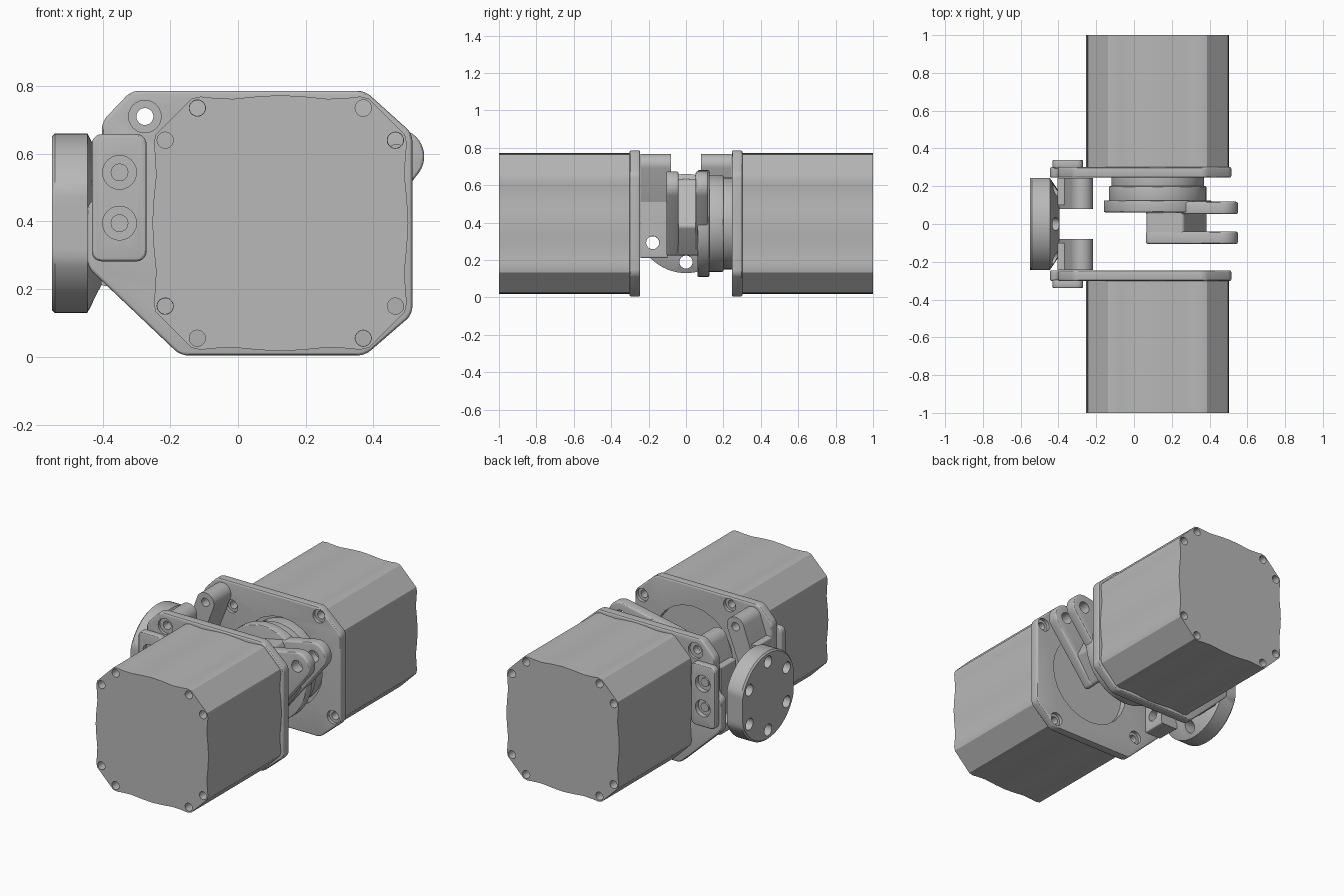
import bpy, bmesh, math
from mathutils import Vector
from mathutils.geometry import convex_hull_2d

cube = bpy.data.objects.get("Cube")
if cube:
    bpy.data.objects.remove(cube, do_unlink=True)

GREY = (0.48, 0.48, 0.48, 1)
metal = bpy.data.materials.new("plain grey metal")
metal.use_nodes = True
metal.diffuse_color = GREY
metal.node_tree.nodes["Principled BSDF"].inputs["Base Color"].default_value = GREY

CX, CZ = 0.125, 0.395      # shared axis of motors and output disc


def circle(x, z, r, n=40):
    return [(x + r * math.cos(i * math.tau / n), z + r * math.sin(i * math.tau / n)) for i in range(n)]


def hull(*circles):
    pts = [p for c in circles for p in circle(*c)]
    return [pts[i] for i in convex_hull_2d([Vector(p) for p in pts])]


def rect(x0, x1, z0, z1):
    return [(x0, z0), (x1, z0), (x1, z1), (x0, z1)]


def apply(obj):
    bpy.context.view_layer.update()
    mesh = bpy.data.meshes.new_from_object(obj.evaluated_get(bpy.context.evaluated_depsgraph_get()))
    obj.modifiers.clear()
    obj.data = mesh


def finish(bm, name):
    bmesh.ops.recalc_face_normals(bm, faces=bm.faces[:])
    mesh = bpy.data.meshes.new(name)
    bm.to_mesh(mesh)
    bm.free()
    obj = bpy.data.objects.new(name, mesh)
    bpy.context.collection.objects.link(obj)
    mesh.materials.append(metal)
    return obj


def add_prism(bm, pts, y0, y1, corner=0):
    """Extrude an x-z outline along y, optionally rounding its corners."""
    part = bmesh.new()
    part.faces.new([part.verts.new((x, y0, z)) for x, z in pts])
    if corner:
        bmesh.ops.bevel(part, geom=part.verts[:], offset=corner, segments=5,
                        profile=0.5, affect='VERTICES')
    out = bmesh.ops.extrude_face_region(part, geom=part.faces[:])
    moved = [v for v in out["geom"] if isinstance(v, bmesh.types.BMVert)]
    bmesh.ops.translate(part, vec=(0, y1 - y0, 0), verts=moved)
    bmesh.ops.recalc_face_normals(part, faces=part.faces[:])
    temp = bpy.data.meshes.new("temp")
    part.to_mesh(temp)
    part.free()
    bm.from_mesh(temp)
    bpy.data.meshes.remove(temp)


def prism(name, pts, y0, y1, corner=0, bevel=0):
    bm = bmesh.new()
    add_prism(bm, pts, y0, y1, corner)
    obj = finish(bm, name)
    if bevel:
        mod = obj.modifiers.new("edge", 'BEVEL')
        mod.width, mod.segments, mod.angle_limit = bevel, 3, math.radians(40)
        apply(obj)
    return obj


def cut(obj, cutter):
    mod = obj.modifiers.new("cut", 'BOOLEAN')
    mod.operation, mod.solver, mod.object = 'DIFFERENCE', 'EXACT', cutter
    apply(obj)
    bpy.data.objects.remove(cutter, do_unlink=True)


def drill(obj, x, z, r, y0, y1):
    cut(obj, prism("drill", circle(x, z, r, 24), y0, y1))


# Motor outline: one quarter turned four times, sides slightly wavy
quarter = [(0.378, 0), (0.374, 0.07), (0.367, 0.14), (0.37, 0.2), (0.374, 0.235),
           (0.368, 0.262), (0.262, 0.368), (0.235, 0.374), (0.2, 0.37), (0.14, 0.367), (0.07, 0.374)]
motor_outline = []
for k in range(4):
    for x, z in quarter:
        for _ in range(k):
            x, z = -z, x
        motor_outline.append((CX + x, CZ + z))

# Two hole sets, each repeating by quarter turns
screw_sets = {}
for side, (x, z) in ((1, (0.245, 0.34)), (-1, (0.34, 0.245))):
    screw_sets[side] = []
    for _ in range(4):
        screw_sets[side].append((CX + x, CZ + z))
        x, z = -z, x

plate_outline = [(-0.17, 0.004), (0.375, 0.004), (0.515, 0.125), (0.515, 0.66), (0.375, 0.786),
                 (-0.315, 0.786), (-0.402, 0.695), (-0.402, 0.475), (-0.445, 0.455), (-0.445, 0.265)]
screw_z = (0.395, 0.545)

for s, word in ((-1, "front"), (1, "back")):
    # Motor body with screw holes
    motor = prism(word + "_motor", motor_outline, s * 0.295, s * 1.0)
    holes = bmesh.new()
    for x, z in screw_sets[1] + screw_sets[-1]:
        add_prism(holes, circle(x, z, 0.024, 20), s * 0.28, s * 1.02)
    cut(motor, finish(holes, "holes"))

    # Mounting plate with central bore, screws and pivot hole
    plate = prism(word + "_mounting_plate", plate_outline, s * 0.245, s * 0.302, 0.022, 0.01)
    drill(plate, CX, CZ, 0.268, s * 0.2, s * 0.285)
    for x, z in screw_sets[s]:
        drill(plate, x, z, 0.04, s * 0.2, s * 0.265)
        drill(plate, x, z, 0.023, s * 0.2, s * 0.35)
    drill(plate, -0.275, 0.71, 0.048, s * 0.285, s * 0.35)
    drill(plate, -0.275, 0.71, 0.025, s * 0.2, s * 0.35)

    # Raised clamp pad with two recessed screws
    pad = prism(word + "_clamp_pad", rect(-0.432, -0.27, 0.282, 0.658), s * 0.295, s * 0.34, 0.03, 0.01)
    for z in screw_z:
        drill(pad, -0.35, z, 0.05, s * 0.31, s * 0.36)
        prism(word + "_screw_seat", circle(-0.35, z, 0.026), s * 0.3, s * 0.322)

    # Hinge lug: knuckle arm and lower body
    knuckle = prism(word + "_hinge_knuckle", hull((-0.275, 0.71, 0.058), (-0.345, 0.52, 0.055)),
                    s * 0.08, s * 0.244)
    drill(knuckle, -0.275, 0.71, 0.025, s * 0.05, s * 0.27)
    body = prism(word + "_hinge_body", rect(-0.405, -0.29, 0.21, 0.62), s * 0.1, s * 0.244, 0.01)
    bore = bmesh.new()
    add_prism(bore, circle(0, 0, 0.035, 24), -0.2, 0.2)
    bore = finish(bore, "bore")
    bore.rotation_euler.z = math.pi / 2
    bore.location = (-0.35, s * 0.178, 0.293)
    cut(body, bore)

# Round side flange along x, flattened where it meets the plates
bm = bmesh.new()
rings = []
for x, r in ((-0.55, 0.256), (-0.541, 0.265), (-0.445, 0.265), (-0.395, 0.17)):
    rings.append([bm.verts.new((x, max(-0.243, min(0.243, y)), CZ + z)) for y, z in circle(0, 0, r, 64)])
for a, b in zip(rings, rings[1:]):
    for i in range(64):
        j = (i + 1) % 64
        bm.faces.new((a[i], a[j], b[j], b[i]))
bm.faces.new(rings[0])
bm.faces.new(rings[-1])
flange = finish(bm, "side_flange")
for k in range(6):
    a = math.radians(30 + 60 * k)
    bore = prism("bore", circle(0, 0, 0.035, 24), -0.2, 0.2)
    bore.rotation_euler.z = math.pi / 2
    bore.location = (-0.45, 0.206 * math.cos(a), CZ + 0.206 * math.sin(a))
    cut(flange, bore)

# Stepped output disc on the back motor
for name, r, y0, y1 in (("output_hub", 0.245, 0.19, 0.29), ("output_ring", 0.258, 0.12, 0.2),
                        ("output_disc", 0.285, 0.062, 0.125)):
    prism(name, circle(CX, CZ, r, 64), y0, y1, 0, 0.006)

# Forked crank arm: two tapered cheeks and a web
tip = (0.468, 0.592)
root_low, root_high = (0.27, 0.245), (0.085, 0.575)
cheek = hull((*tip, 0.082), (*root_low, 0.022), (*root_high, 0.022))
for word, y0, y1 in (("front", -0.105, -0.04), ("back", 0.052, 0.118)):
    arm = prism(word + "_crank_cheek", cheek, y0, y1, 0, 0.01)
    drill(arm, *tip, 0.035, y0 - 0.05, y1 + 0.05)
web = hull((*root_low, 0.02), (*root_high, 0.02), (0.365, 0.38, 0.02), (0.25, 0.61, 0.02))
prism("crank_web", web, -0.05, 0.065)

# Smooth the round surfaces, keep edges crisp
bpy.ops.object.select_all(action='DESELECT')
for obj in bpy.context.scene.objects:
    if obj.type == 'MESH' and metal.name in obj.data.materials:
        obj.select_set(True)
        bpy.context.view_layer.objects.active = obj
bpy.ops.object.shade_smooth_by_angle(angle=math.radians(30))
